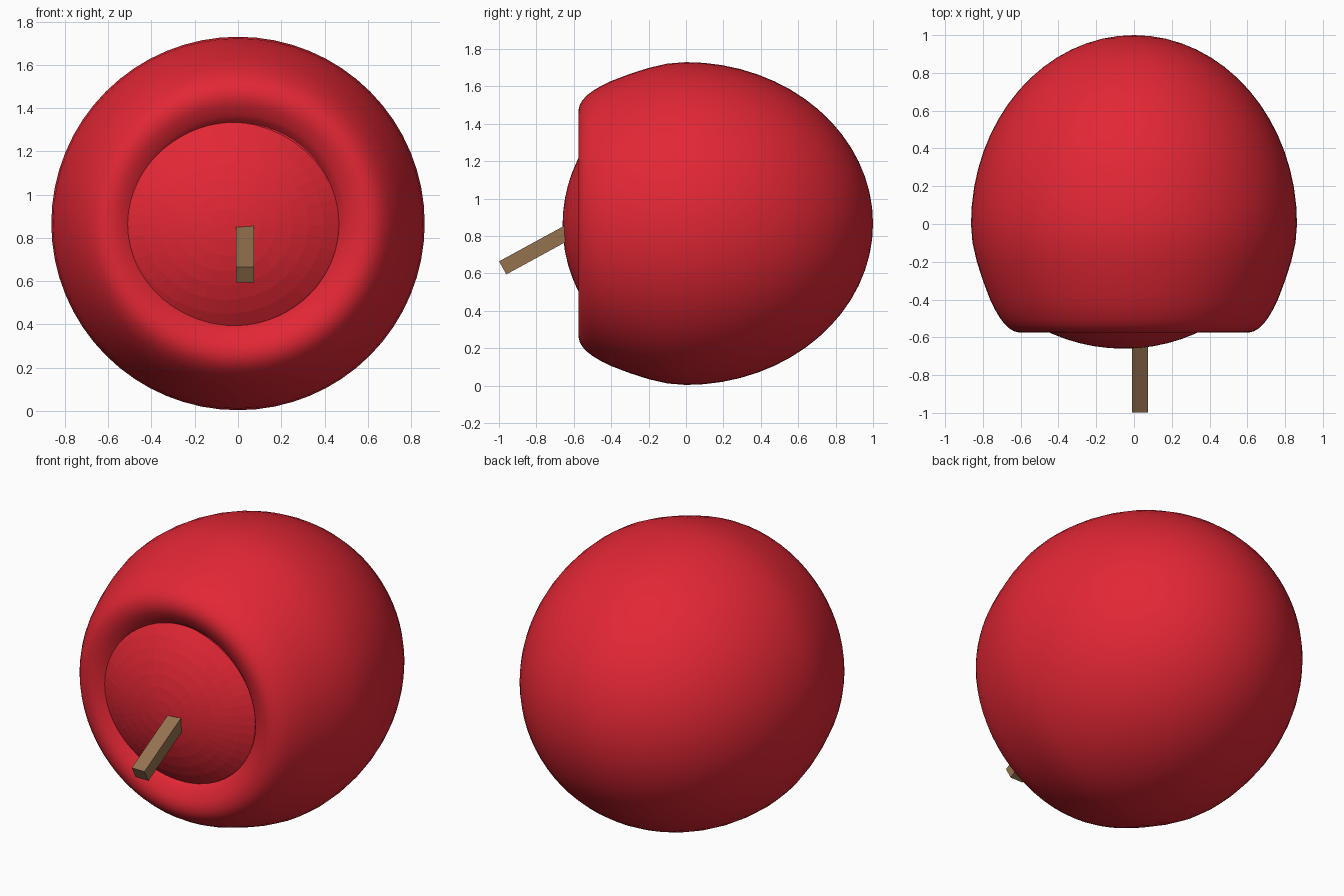
import bpy, bmesh, math
from mathutils import Matrix

if "Cube" in bpy.data.objects:
    bpy.data.objects.remove(bpy.data.objects["Cube"])

def material(name, rgb):
    m = bpy.data.materials.new(name)
    m.diffuse_color = (*rgb, 1)
    m.use_nodes = True
    m.node_tree.nodes["Principled BSDF"].inputs["Base Color"].default_value = m.diffuse_color
    return m

RED = material("red_skin", (0.76, 0.02, 0.035))
BROWN = material("brown_wood", (0.30, 0.17, 0.08))

def finish(name, bm, mat):
    bmesh.ops.recalc_face_normals(bm, faces=bm.faces)
    me = bpy.data.meshes.new(name)
    bm.to_mesh(me)
    bm.free()
    me.materials.append(mat)
    ob = bpy.data.objects.new(name, me)
    bpy.context.collection.objects.link(ob)
    return ob

def lathe(name, profile, segs, mat, loc, scale=(1, 1, 1)):
    """Spin (radius, y) points around the y axis; radius 0 makes a pole."""
    bm = bmesh.new()
    rings = []
    for r, y in profile:
        n = 1 if r < 1e-5 else segs
        rings.append([bm.verts.new((r * math.cos(2 * math.pi * i / segs), y,
                                    r * math.sin(2 * math.pi * i / segs))) for i in range(n)])
    for a, b in zip(rings, rings[1:]):
        for i in range(segs):
            j = (i + 1) % segs
            quad = [a[i % len(a)], a[j % len(a)], b[j % len(b)], b[i % len(b)]]
            bm.faces.new(list(dict.fromkeys(quad)))
    bm.transform(Matrix.Translation(loc) @ Matrix.Diagonal((*scale, 1)))
    return finish(name, bm, mat)

# Apple body: half ellipsoid at the back, rolled rim and recessed floor at the front
R, Z = 0.863, 0.867
back = [(R * math.sin(t), math.cos(t))
        for t in (math.pi / 2 * i / 16 for i in range(17))]
front = [(0.855, -0.1), (0.832, -0.2), (0.80, -0.3), (0.762, -0.4), (0.738, -0.45),
         (0.708, -0.5), (0.685, -0.53), (0.66, -0.553), (0.635, -0.568), (0.605, -0.575),
         (0.575, -0.573), (0.55, -0.565), (0.525, -0.552), (0.50, -0.537),
         (0.482, -0.522), (0.47, -0.505), (0.465, -0.50), (0, -0.50)]
body = lathe("apple_body", back + front, 64, RED, (0, 0, Z))
bpy.context.view_layer.objects.active = body
body.select_set(True)
bpy.ops.object.shade_smooth_by_angle(angle=math.radians(30))

# Shallow dome bulging out of the recess, slightly off centre
cap = [(math.sin(t), -math.cos(t)) for t in (math.radians(5 * i) for i in range(9))]
dome = lathe("front_dome", cap, 48, RED, (-0.055, 0.19, 0.86), (0.90, 0.85, 0.82))

# Square stem, sloping down towards the front
tilt = math.radians(28.6)
length = 0.55
bm = bmesh.new()
bmesh.ops.create_cube(bm, size=1)
bm.transform(Matrix.Translation((0.0325, -0.98, 0.63)) @ Matrix.Rotation(tilt, 4, 'X')
             @ Matrix.Translation((0, length / 2, 0))
             @ Matrix.Diagonal((0.085, length, 0.08, 1)))
finish("stem", bm, BROWN)
